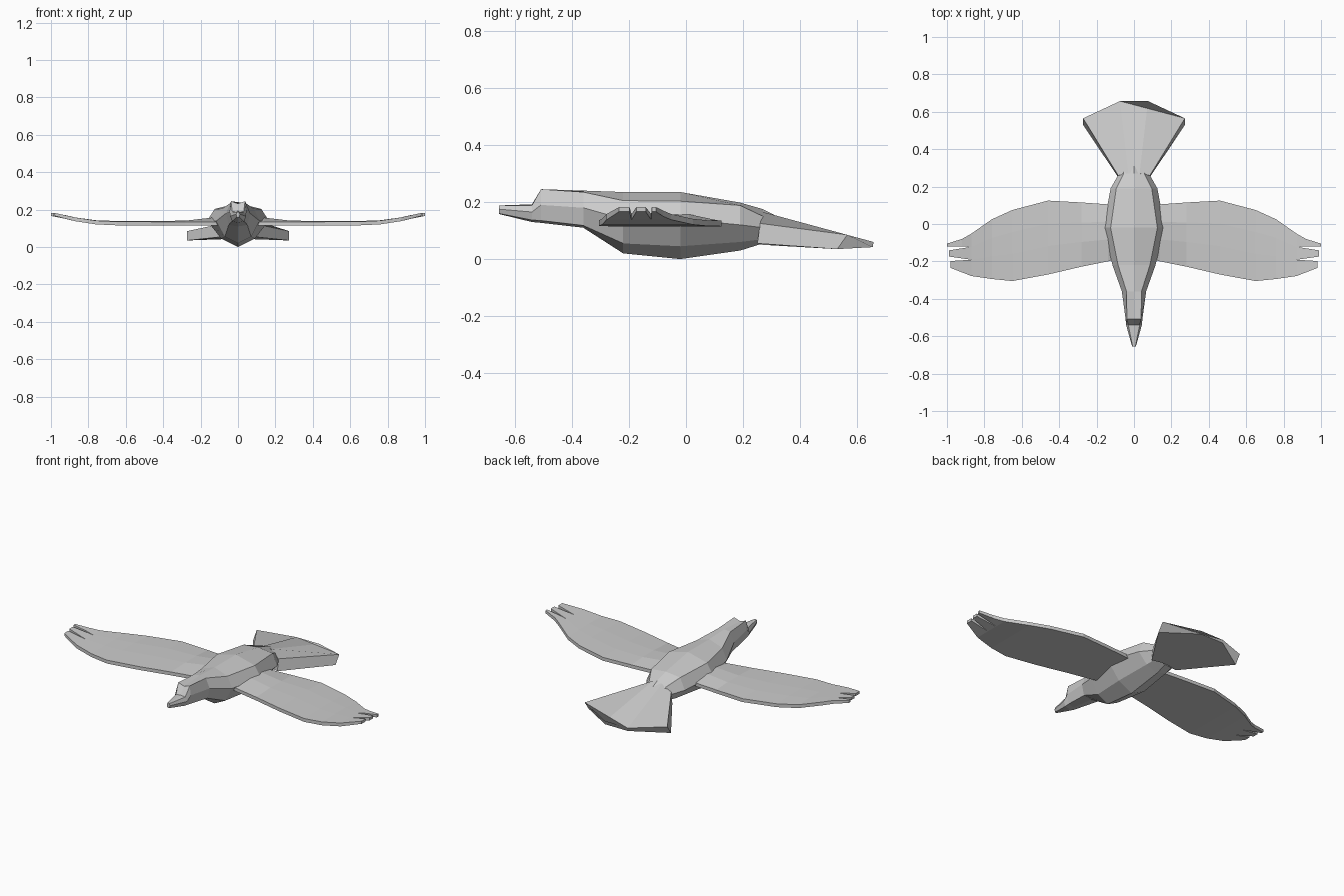
import bpy, bmesh

if "Cube" in bpy.data.objects:
    bpy.data.objects.remove(bpy.data.objects["Cube"])

grey = bpy.data.materials.new("light grey")
grey.diffuse_color = (0.6, 0.6, 0.6, 1)
grey.use_nodes = True
grey.node_tree.nodes["Principled BSDF"].inputs["Base Color"].default_value = grey.diffuse_color


def finish(bm, name):
    bmesh.ops.remove_doubles(bm, verts=bm.verts, dist=0.0005)
    bmesh.ops.recalc_face_normals(bm, faces=bm.faces)
    me = bpy.data.meshes.new(name)
    bm.to_mesh(me)
    bm.free()
    me.materials.append(grey)
    ob = bpy.data.objects.new(name, me)
    bpy.context.collection.objects.link(ob)
    return ob


def loft(bm, rings):
    # skin closed rings of equal length and cap both ends
    vs = [[bm.verts.new(p) for p in r] for r in rings]
    for a, b in zip(vs, vs[1:]):
        n = len(a)
        for i in range(n):
            j = (i + 1) % n
            bm.faces.new((a[i], a[j], b[j], b[i]))
    bm.faces.new(vs[0])
    bm.faces.new(vs[-1])


# Body, head and beak: y, top z, shoulder x z, side x z, belly x z, bottom z
sections = [
    (-.655, .188, .007, .187, .010, .175, .007, .160, .158),
    (-.540, .192, .030, .188, .042, .165, .030, .137, .130),
    (-.508, .232, .038, .245, .045, .190, .035, .135, .127),
    (-.360, .240, .040, .235, .065, .180, .050, .118, .110),
    (-.220, .235, .085, .205, .115, .140, .070, .055, .020),
    (-.020, .235, .125, .203, .165, .140, .090, .045, .000),
    (.190, .198, .095, .188, .125, .120, .070, .060, .030),
    (.270, .175, .055, .150, .080, .110, .060, .070, .055),
    (.370, .125, .030, .115, .040, .100, .030, .075, .065),
]
bm = bmesh.new()
rings = []
for y, zt, xs, zs, xm, zm, xl, zl, zb in sections:
    half = [(xs, zs), (xm, zm), (xl, zl)]
    ring = [(0, y, zt)] + [(x, y, z) for x, z in half] + [(0, y, zb)]
    ring += [(-x, y, z) for x, z in reversed(half)]
    rings.append(ring)
loft(bm, rings)
finish(bm, "body")

# Tail fan: x, (y, z) of top edge, (y, z) of bottom edge for root and rim
bm = bmesh.new()
root = [(.085, .26, .125, .25, .055), (.03, .27, .165, .27, .05)]
rim = [(.272, .565, .085, .53, .035), (.075, .657, .06, .655, .042)]


def fan_ring(pts):
    (xo, yo, zo, yb, zb), (xi, yi, zi, yj, zj) = pts
    top = [(-xo, yo, zo), (-xi, yi, zi), (xi, yi, zi), (xo, yo, zo)]
    low = [(xo, yb, zb), (xi, yj, zj), (-xi, yj, zj), (-xo, yb, zb)]
    return top + low


loft(bm, [fan_ring(root), fan_ring(rim)])
finish(bm, "tail")

# Wing stations: x, front y, back y, bottom z, camber of the upper face
stations = [
    (.06, -.18, .10, .115, .025),
    (.14, -.20, .105, .115, .022),
    (.28, -.228, .115, .115, .006),
    (.46, -.27, .125, .115, .004),
    (.65, -.305, .075, .116, .003),
    (.76, -.294, .025, .121, .002),
    (.87, -.278, -.052, .138, .0),
]
rows = (0, .385, .69, 1)
# Feather tips: x, front y, back y
tips = [(.98, -.235, -.198), (.99, -.174, -.141), (1.0, -.120, -.105)]


def wing(name, side):
    bm = bmesh.new()
    rings = []
    for x, y0, y1, z, c in stations:
        ys = [y0 + (y1 - y0) * f for f in rows]
        top = [(side * x, y, z + .02 + (c if 0 < i < 3 else 0))
               for i, y in enumerate(ys)]
        low = [(side * x, y, z) for y in reversed(ys)]
        rings.append(top + low)
    loft(bm, rings)
    # open the outer end so that the feathers continue the wing
    bmesh.ops.delete(bm, geom=[max(bm.faces, key=lambda f: side * f.calc_center_median().x)],
                     context='FACES_ONLY')
    end = rings[-1]
    for i, (x, y0, y1) in enumerate(tips):
        inner = [end[i], end[i + 1], end[6 - i], end[7 - i]]
        outer = [(side * x, y0, .182), (side * x, y1, .182),
                 (side * x, y1, .166), (side * x, y0, .166)]
        if i == 2:  # last feather bends at its trailing edge
            mx, my = side * .92, (-.121, -.08)
            mid = [(mx, my[0], .17), (mx, my[1], .17), (mx, my[1], .15), (mx, my[0], .15)]
            chain = [inner, mid, outer]
        else:
            chain = [inner, outer]
        a = [[bm.verts.new(p) for p in r] for r in chain]
        for r, s in zip(a, a[1:]):
            for k in range(4):
                j = (k + 1) % 4
                bm.faces.new((r[k], r[j], s[j], s[k]))
        bm.faces.new(a[-1])
    finish(bm, name)


wing("right_wing", 1)
wing("left_wing", -1)
